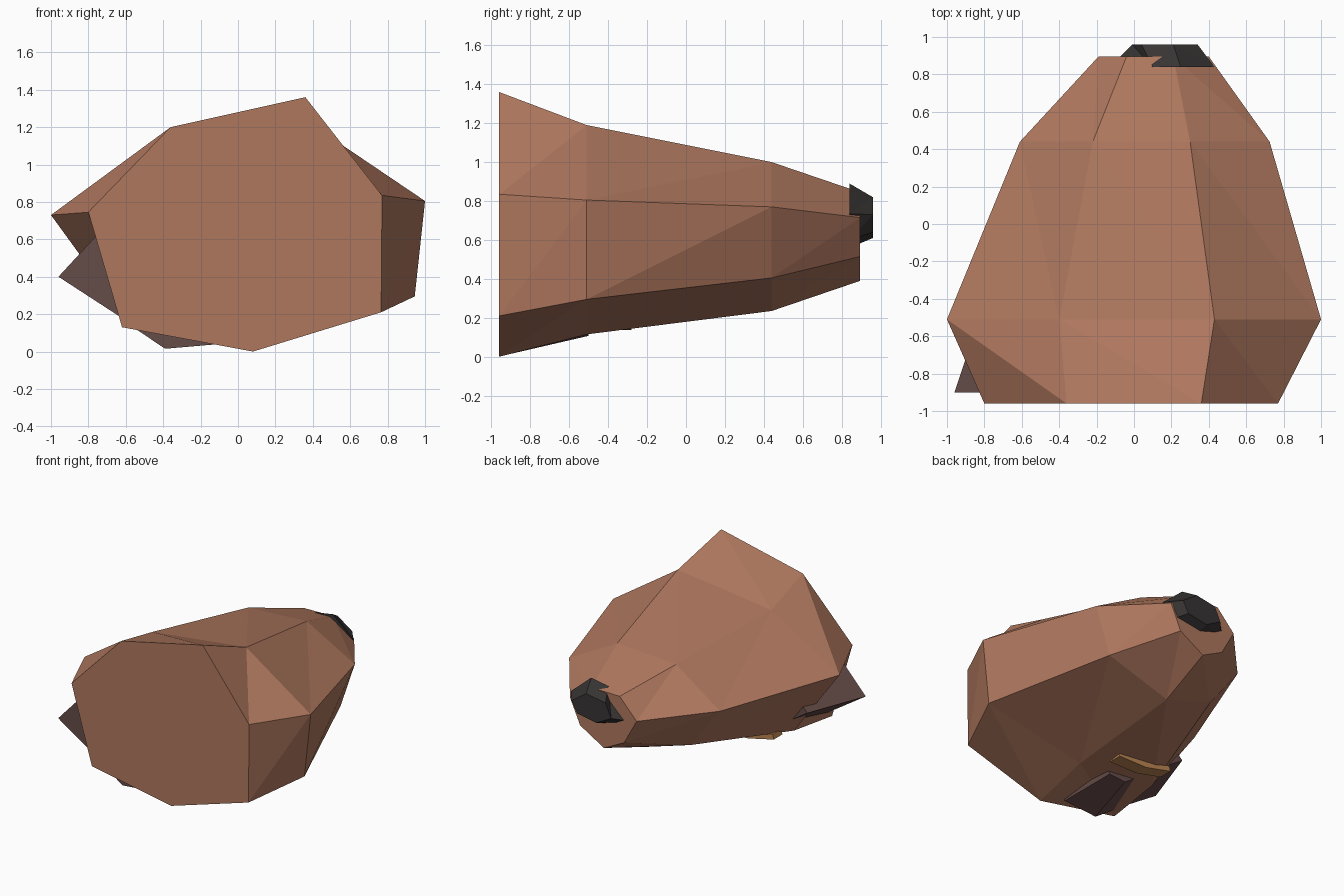
import bpy
import bmesh

old = bpy.data.objects.get("Cube")
if old:
    bpy.data.objects.remove(old, do_unlink=True)


def material(name, rgb):
    mat = bpy.data.materials.new(name)
    mat.use_nodes = True
    colour = (*rgb, 1.0)
    mat.diffuse_color = colour
    mat.node_tree.nodes["Principled BSDF"].inputs["Base Color"].default_value = colour
    return mat


def loft(name, sections, mat):
    """Skin a list of (y, [(x, z), ...]) cross-sections and cap both ends."""
    bm = bmesh.new()
    rings = [[bm.verts.new((x, y, z)) for x, z in pts] for y, pts in sections]
    for a, b in zip(rings, rings[1:]):
        for j in range(len(a)):
            k = (j + 1) % len(a)
            bm.faces.new((a[j], a[k], b[j]))
            bm.faces.new((a[k], b[k], b[j]))
    bm.faces.new(rings[0])
    bm.faces.new(rings[-1])
    bmesh.ops.recalc_face_normals(bm, faces=bm.faces)
    mesh = bpy.data.meshes.new(name)
    bm.to_mesh(mesh)
    bm.free()
    mesh.materials.append(mat)
    obj = bpy.data.objects.new(name, mesh)
    bpy.context.collection.objects.link(obj)
    return obj


def taper(pts, centre, factor):
    """Shrink a cross-section towards a centre point."""
    cx, cz = centre
    return [(cx + (x - cx) * factor, cz + (z - cz) * factor) for x, z in pts]


brown = material("warm brown", (0.43, 0.187, 0.113))
black = material("charcoal", (0.038, 0.034, 0.033))
umber = material("dark umber", (0.13, 0.072, 0.065))
tan = material("tan", (0.5, 0.235, 0.085))

# Body: four seven-sided sections, blunt end to narrow end
loft("body", [
    (-0.96, [(-0.36, 1.2), (0.36, 1.36), (0.77, 0.835), (0.765, 0.21),
             (0.08, 0.0), (-0.62, 0.13), (-0.8, 0.745)]),
    (-0.51, [(-0.4, 1.09), (0.43, 1.19), (1.0, 0.805), (0.945, 0.295),
             (0.08, 0.115), (-0.6, 0.18), (-1.0, 0.73)]),
    (0.44, [(-0.22, 0.97), (0.3, 1.0), (0.725, 0.77), (0.6, 0.405),
            (0.06, 0.235), (-0.35, 0.36), (-0.61, 0.7)]),
    (0.895, [(-0.04, 0.84), (0.21, 0.845), (0.4, 0.715), (0.31, 0.515),
             (0.1, 0.39), (-0.08, 0.48), (-0.19, 0.68)]),
], brown)

# Nose: faceted cap on the narrow end
loft("nose", [
    (0.84, [(0.25, 0.89), (0.43, 0.735), (0.38, 0.6), (0.13, 0.56),
            (-0.13, 0.64), (0.1, 0.865)]),
    (0.96, [(0.21, 0.82), (0.34, 0.73), (0.29, 0.64), (0.12, 0.61),
            (-0.01, 0.68), (0.04, 0.79)]),
], black)

# Points that poke out low on the blunt end, tapering into the body
side = [(-0.96, 0.4), (-0.72, 0.66), (-0.5, 0.4), (-0.56, 0.14)]
loft("side_point", [(-0.9, side), (-0.4, taper(side, (-0.68, 0.42), 0.4))], umber)
lower = [(-0.39, 0.015), (-0.56, 0.13), (-0.3, 0.3), (-0.03, 0.16), (-0.1, 0.04)]
loft("lower_point", [(-0.9, lower), (-0.5, taper(lower, (-0.28, 0.2), 0.5))], umber)

# Thin strip under the belly
strip = [(-0.1, 0.14), (-0.35, 0.138), (-0.58, 0.19), (-0.57, 0.23), (-0.35, 0.2), (-0.1, 0.17)]
loft("belly_strip", [(-0.39, strip), (-0.28, strip)], tan)
